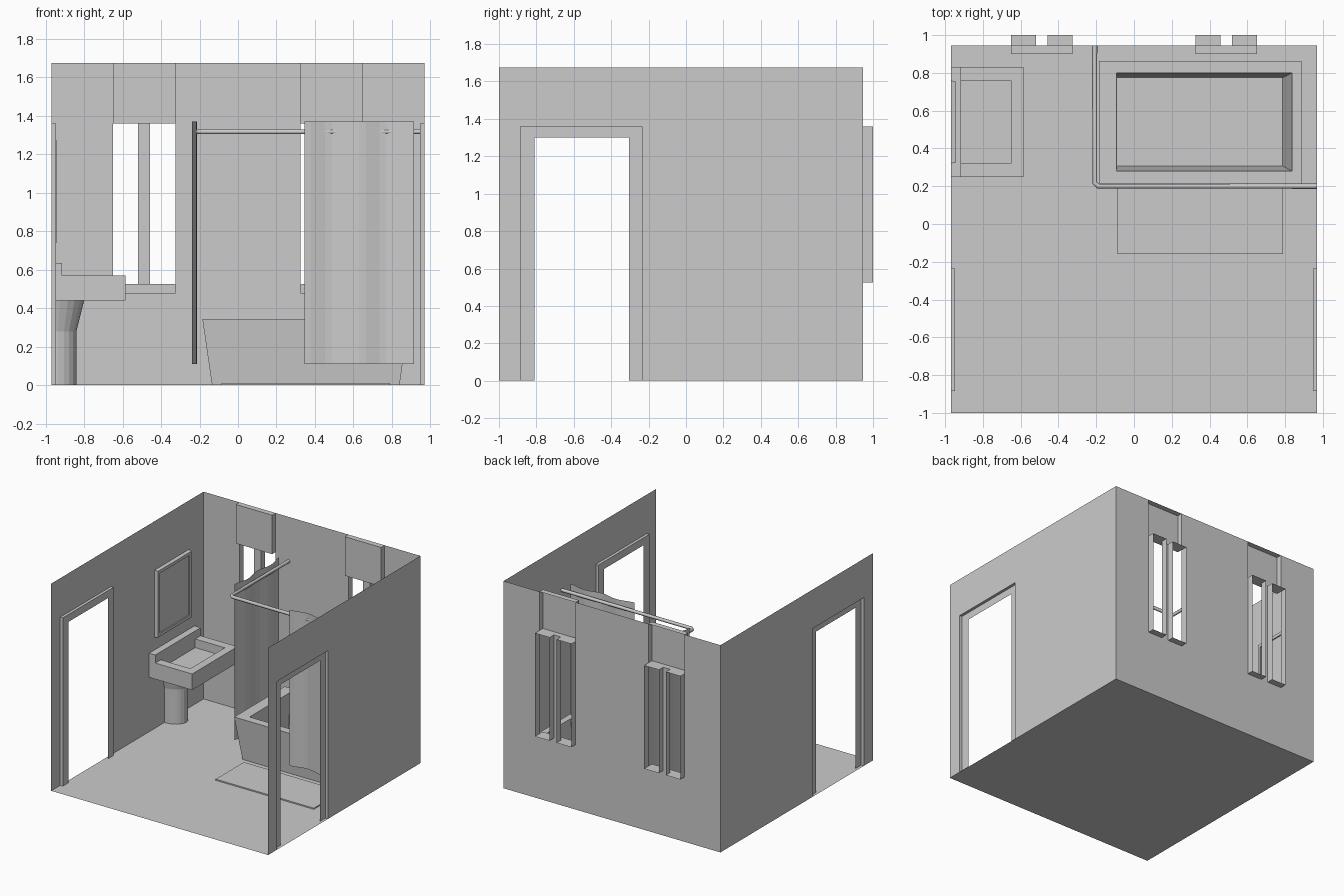
import bpy
from math import cos, sin, pi

if "Cube" in bpy.data.objects:
    bpy.data.objects.remove(bpy.data.objects["Cube"])


def mesh(name, verts, faces, fix=False):
    me = bpy.data.meshes.new(name)
    me.from_pydata(verts, [], faces)
    me.update()
    ob = bpy.data.objects.new(name, me)
    bpy.context.collection.objects.link(ob)
    if fix:
        import bmesh
        bm = bmesh.new()
        bm.from_mesh(me)
        bmesh.ops.recalc_face_normals(bm, faces=bm.faces)
        bm.to_mesh(me)
        bm.free()
    return ob


def loft(name, rings, closed=True, caps=(True, True)):
    """Skin between point rings of equal length."""
    n = len(rings[0])
    verts = [p for r in rings for p in r]
    faces = []
    for k in range(len(rings) - 1):
        for i in range(n if closed else n - 1):
            j = (i + 1) % n
            faces.append((k * n + i, k * n + j, (k + 1) * n + j, (k + 1) * n + i))
    if caps[0]:
        faces.append(tuple(reversed(range(n))))
    if caps[1]:
        faces.append(tuple(range((len(rings) - 1) * n, len(rings) * n)))
    return mesh(name, verts, faces, True)


def rect_z(x0, x1, y0, y1, z):
    return [(x0, y0, z), (x1, y0, z), (x1, y1, z), (x0, y1, z)]


def rect_y(x0, x1, z0, z1, y):
    return [(x0, y, z0), (x1, y, z0), (x1, y, z1), (x0, y, z1)]


def rect_x(y0, y1, z0, z1, x):
    return [(x, y0, z0), (x, y1, z0), (x, y1, z1), (x, y0, z1)]


def box(name, x0, x1, y0, y1, z0, z1):
    return loft(name, [rect_z(x0, x1, y0, y1, z0), rect_z(x0, x1, y0, y1, z1)])


def sheet(name, us, vs, holes, place, flip=False):
    """Flat wall made of a grid of cells, leaving out the cells in holes."""
    n = len(us)
    verts = [place(u, v) for v in vs for u in us]
    faces = []
    for r in range(len(vs) - 1):
        for c in range(n - 1):
            if (c, r) not in holes:
                f = (r * n + c, r * n + c + 1, (r + 1) * n + c + 1, (r + 1) * n + c)
                faces.append(f[::-1] if flip else f)
    return mesh(name, verts, faces)


W, F, B, H = 0.97, -1.0, 0.945, 1.675

# Floor
mesh("floor", rect_z(-W, W, F, B, 0), [(0, 1, 2, 3)])

# Side walls with door openings and raised door frames
for side, s in (("left", -1), ("right", 1)):
    sheet(side + "_wall", [F, -0.885, -0.235, B], [0, 1.36, H], {(1, 0)},
          lambda u, v: (s * W, u, v), flip=s > 0)

    def arch(y0, y1, z, x):
        return [(x, y0, 0), (x, y0, z), (x, y1, z), (x, y1, 0)]
    loft(side + "_door_frame", [arch(-0.885, -0.235, 1.36, s * W),
                                arch(-0.885, -0.235, 1.36, s * 0.947),
                                arch(-0.81, -0.305, 1.30, s * 0.947)],
         closed=False, caps=(False, False))

# Back wall with two double windows
xs = [-W, -0.65, -0.52, -0.458, -0.325, 0.325, 0.458, 0.52, 0.65, W]
panes = {(c, 1) for c in (1, 3, 5, 7)}
blinds = {(c, 2) for c in (1, 2, 3, 5, 6, 7)}
sheet("back_wall", xs, [0, 0.525, 1.36, H], panes | blinds, lambda u, v: (u, B, v))

for i, (c, r) in enumerate(sorted(panes)):
    loft(f"window_reveal_{i}", [rect_y(xs[c], xs[c + 1], 0.525, 1.36, y) for y in (B, 1.0)],
         caps=(False, False))

# Blind boxes (open at the back) and sills
for side, x0, x1 in (("left", -0.65, -0.325), ("right", 0.325, 0.65)):
    loft(side + "_blind", [rect_y(x0, x1, 1.36, H, 0.90), rect_y(x0, x1, 1.36, H, B)],
         caps=(True, False))
    box(side + "_sill", x0, x1, 0.90, B, 0.477, 0.525)

# Washbasin with recessed bowl, back ledge and half-round pedestal
loft("washbasin", [rect_z(-W, -0.585, 0.25, 0.83, 0.44),
                   rect_z(-W, -0.585, 0.25, 0.83, 0.57),
                   rect_z(-0.915, -0.65, 0.32, 0.76, 0.57),
                   rect_z(-0.915, -0.65, 0.32, 0.76, 0.50)])
box("basin_ledge", -W, -0.915, 0.25, 0.83, 0.57, 0.635)


def half_ring(rx, ry, z, n=12):
    return [(-W + rx * sin(pi * i / n), 0.54 - ry * cos(pi * i / n), z) for i in range(n + 1)]


loft("pedestal", [half_ring(0.13, 0.095, 0), half_ring(0.13, 0.095, 0.28),
                  half_ring(0.17, 0.13, 0.44)])

# Mirror
loft("mirror", [rect_x(0.32, 0.76, 0.735, 1.28, -W),
                rect_x(0.325, 0.755, 0.74, 1.275, -0.943),
                rect_x(0.35, 0.73, 0.765, 1.25, -0.943),
                rect_x(0.35, 0.73, 0.765, 1.25, -0.953)], caps=(False, True))

# Bathtub and mat
loft("bathtub", [rect_z(-0.135, 0.84, 0.25, 0.83, 0),
                 rect_z(-0.185, 0.887, 0.215, 0.862, 0.343),
                 rect_z(-0.093, 0.837, 0.28, 0.80, 0.343),
                 rect_z(-0.09, 0.787, 0.307, 0.775, 0.06)])
box("bath_mat", -0.087, 0.79, -0.16, 0.20, 0, 0.01)

# Curtain rod: L-shaped tube with a clipped corner
path = [(-0.208, B), (-0.208, 0.218), (-0.19, 0.20), (W, 0.20)]
cu = bpy.data.curves.new("curtain_rod", "CURVE")
cu.dimensions = "3D"
cu.bevel_depth = 0.0135
cu.bevel_resolution = 1
sp = cu.splines.new("POLY")
sp.points.add(len(path) - 1)
for p, (x, y) in zip(sp.points, path):
    p.co = (x, y, 1.318, 1)
bpy.context.collection.objects.link(bpy.data.objects.new("curtain_rod", cu))


# Two wavy curtains hanging from the rod
def curtain(name, start, place, n=16):
    pts = [(start + 0.57 * i / n, -0.013 * cos(4 * pi * i / n)) for i in range(n + 1)]
    loft(name, [[(*place(t, w), z) for t, w in pts] for z in (0.11, 1.37)],
         closed=False, caps=(False, False))


curtain("front_curtain", 0.345, lambda t, w: (t, 0.179 + w))
curtain("side_curtain", 0.295, lambda t, w: (-0.226 + w, t))
